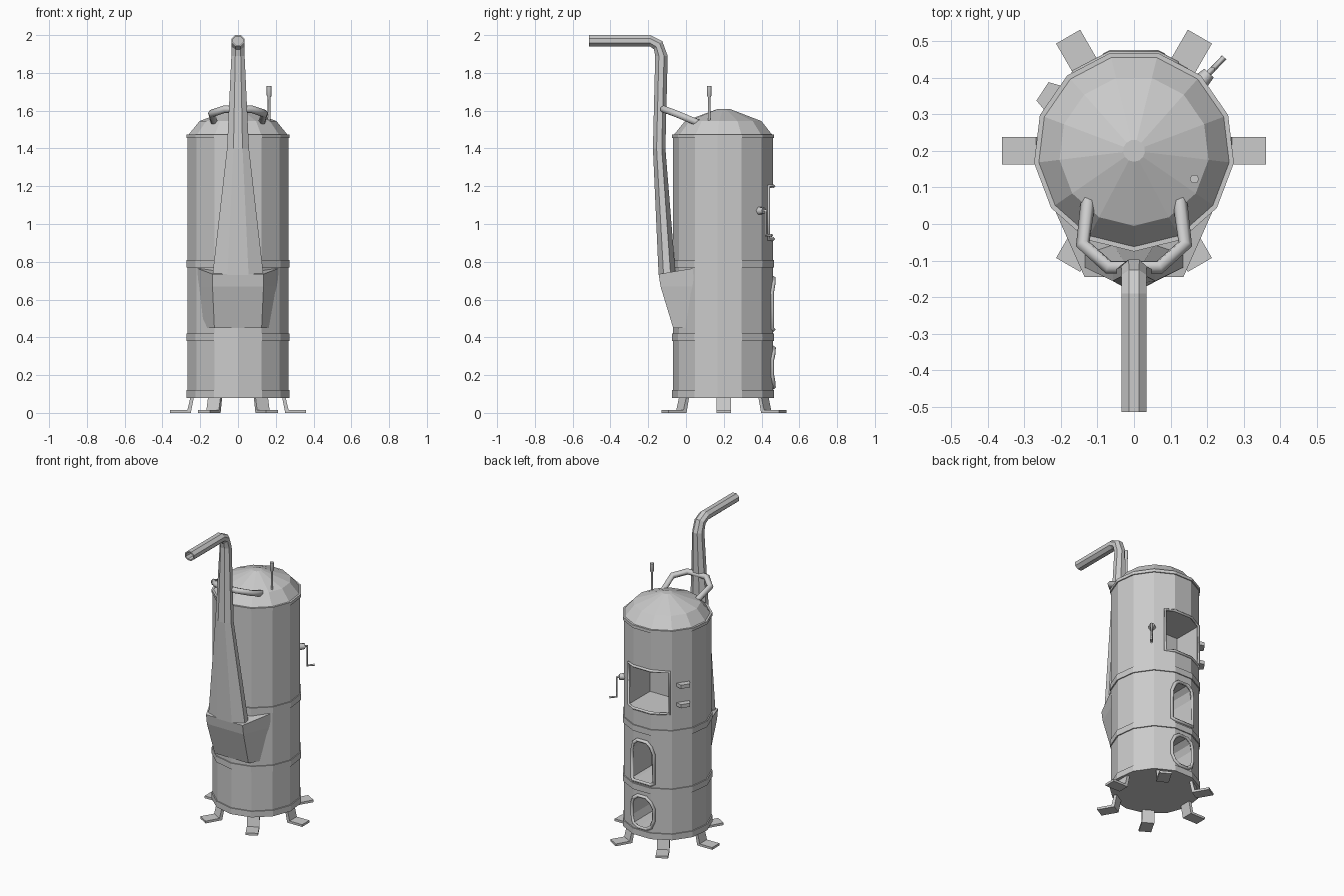
import bpy, bmesh, math
from math import cos, sin, radians, pi

if "Cube" in bpy.data.objects:
    bpy.data.objects.remove(bpy.data.objects["Cube"])

CY, SIDES = 0.2, 13          # body axis (y) and facet count


def mesh(name, verts, faces):
    me = bpy.data.meshes.new(name)
    me.from_pydata(verts, [], faces)
    bm = bmesh.new()
    bm.from_mesh(me)
    bmesh.ops.recalc_face_normals(bm, faces=bm.faces)
    bm.to_mesh(me)
    bm.free()
    ob = bpy.data.objects.new(name, me)
    bpy.context.collection.objects.link(ob)
    return ob


def loft(name, rings):
    """Skin a list of equal-sized vertex rings and cap both ends."""
    n = len(rings[0])
    faces = [(r * n + i, r * n + (i + 1) % n, (r + 1) * n + (i + 1) % n, (r + 1) * n + i)
             for r in range(len(rings) - 1) for i in range(n)]
    last = (len(rings) - 1) * n
    faces += [tuple(range(n)), tuple(range(last, last + n))]
    return mesh(name, [v for ring in rings for v in ring], faces)


def lathe(name, profile):
    angles = [-pi / 2 + 2 * pi * i / SIDES for i in range(SIDES)]
    return loft(name, [[(r * cos(a), CY + r * sin(a), z) for a in angles] for r, z in profile])


def tube(name, pts, radius, cyclic=False, res=0, radii=None):
    cu = bpy.data.curves.new(name, 'CURVE')
    cu.dimensions = '3D'
    cu.bevel_depth, cu.bevel_resolution, cu.use_fill_caps = radius, res, True
    sp = cu.splines.new('POLY')
    sp.points.add(len(pts) - 1)
    for i, p in enumerate(pts):
        sp.points[i].co = (*p, 1)
        sp.points[i].radius = radii[i] if radii else 1
    sp.use_cyclic_u = cyclic
    ob = bpy.data.objects.new(name, cu)
    bpy.context.collection.objects.link(ob)
    return ob


def radial(a, r, t, z):
    """Point at radius r, sideways offset t, around the body axis."""
    return (r * cos(a) - t * sin(a), CY + r * sin(a) + t * cos(a), z)


# Barrel with raised bands
R, B = 0.268, 0.275
profile = [(B, 0.08), (B, 0.12), (R, 0.12)]
for z in (0.40, 0.79):
    profile += [(R, z - 0.02), (B, z - 0.02), (B, z + 0.02), (R, z + 0.02)]
profile += [(R, 1.455), (B, 1.455), (B, 1.475)]
barrel = lathe("barrel", profile)

# Domed lid
lathe("dome_lid", [(0.266, 1.47), (0.205, 1.545), (0.03, 1.61)])


# Back openings: niche cut into the barrel plus a rim following the surface
def back_y(x):
    pts = [(R * cos(a), CY + R * sin(a)) for a in
           (pi / 2 + pi / SIDES * k for k in (-5, -3, -1, 1, 3, 5))]
    for (x1, y1), (x0, y0) in zip(pts, pts[1:]):
        if x0 <= x <= x1:
            return y0 + (y1 - y0) * (x - x0) / (x1 - x0)
    return CY


def opening(name, outline, rim, depth_y):
    cutter = loft(name + "_cutter", [[(x, y, z) for x, z in outline] for y in (depth_y, 0.6)])
    cutter.hide_render = True
    cutter.hide_set(True)
    mod = barrel.modifiers.new(name, 'BOOLEAN')
    mod.operation, mod.solver, mod.object = 'DIFFERENCE', 'EXACT', cutter
    tube(name + "_rim", [(x, back_y(x) + 0.003, z) for x, z in outline], rim, True)


k = R * sin(pi / SIDES)      # x of the rear facet corners
opening("large_hatch", [(0.118, 0.92), (0.118, 1.2), (k, 1.2), (-k, 1.2),
                        (-0.165, 1.2), (-0.165, 0.92), (-k, 0.92), (k, 0.92)], 0.01, 0.21)
opening("fire_door", [(0.08, 0.45), (0.08, 0.64), (k, 0.69), (0.035, 0.715), (-0.035, 0.715),
                      (-k, 0.69), (-0.08, 0.64), (-0.08, 0.45), (-k, 0.44), (k, 0.44)], 0.012, 0.25)
opening("ash_door", [(0.08, 0.2), (0.08, 0.28), (k, 0.32), (0.03, 0.345), (-0.03, 0.345),
                     (-k, 0.32), (-0.08, 0.28), (-0.08, 0.2), (-k, 0.155), (-0.03, 0.135),
                     (0.03, 0.135), (k, 0.155)], 0.012, 0.25)

# Bake the cuts, then drop the cutters
dg = bpy.context.evaluated_depsgraph_get()
cut_mesh = bpy.data.meshes.new_from_object(barrel.evaluated_get(dg))
barrel.modifiers.clear()
barrel.data = cut_mesh
for ob in [o for o in bpy.data.objects if o.name.endswith("_cutter")]:
    bpy.data.objects.remove(ob)

# Two hinge lugs beside the large hatch
for z in (0.98, 1.11):
    plan = [(0.25, -0.045), (0.298, -0.03), (0.298, 0.03), (0.25, 0.045)]
    loft("hinge_lug", [[radial(radians(147), r, t, h) for r, t in plan]
                       for h in (z - 0.012, z + 0.012)])

# Six splayed feet
foot = [(0.36, 0), (0.36, 0.015), (0.268, 0.015), (0.25, 0.09), (0.232, 0.09), (0.25, 0)]
for i in range(6):
    loft("foot", [[radial(i * pi / 3, r, t, z) for r, z in foot] for t in (-0.038, 0.038)])

# Front hopper, running back into the barrel
loft("hopper", [[(-fx, fy, z), (fx, fy, z), (bx, by, bz), (-bx, by, bz)]
                for fx, fy, z, bx, by, bz in ((0.125, -0.068, 0.45, 0.20, 0.06, 0.45),
                                              (0.135, -0.135, 0.67, 0.21, 0.045, 0.67),
                                              (0.135, -0.145, 0.735, 0.215, 0.035, 0.765))])

# Flue: flattened octagon sections (y, z, tilt, half width, half depth)
sections = [(-0.40, 1.97, 90, 0.026, 0.022), (-0.513, 1.97, 90, 0.026, 0.022),
            (-0.513, 1.97, 90, 0.034, 0.03), (-0.19, 1.97, 90, 0.034, 0.03),
            (-0.148, 1.947, 45, 0.034, 0.031), (-0.13, 1.89, 0, 0.035, 0.033),
            (-0.142, 1.40, 0, 0.058, 0.033), (-0.10, 0.73, 0, 0.135, 0.045)]
rings = []
for y, z, tilt, hw, hd in sections:
    u = (cos(radians(tilt)), sin(radians(tilt)))
    ring = []
    for i in range(8):
        a = pi / 8 + i * pi / 4
        c, s = cos(a) / cos(pi / 8), sin(a) / cos(pi / 8)
        ring.append((hw * c, y + hd * s * u[0], z + hd * s * u[1]))
    rings.append(ring)
loft("flue", rings)

# Bracket looping from the lid around the flue
half = [(0.125, 0.065, 1.535), (0.14, -0.055, 1.585), (0.07, -0.118, 1.608)]
tube("flue_bracket", half + [(-x, y, z) for x, y, z in reversed(half)], 0.02, res=1)

# Upright pin on the lid
tube("lid_pin", [(0.165, 0.123, z) for z in (1.53, 1.67, 1.68, 1.73)], 0.013, res=1,
     radii=[0.6, 0.6, 1, 1])

# Crank beside the large hatch
a = radians(46)
tube("crank_arm", [radial(a, 0.25, 0, 1.07), radial(a, 0.31, 0, 1.07),
                   radial(a, 0.31, 0, 0.94), radial(a, 0.355, 0, 0.94)], 0.008)
tube("crank_hub", [radial(a, 0.25, 0, 1.07), radial(a, 0.295, 0, 1.07)], 0.025, res=1,
     radii=[1, 0.7])
